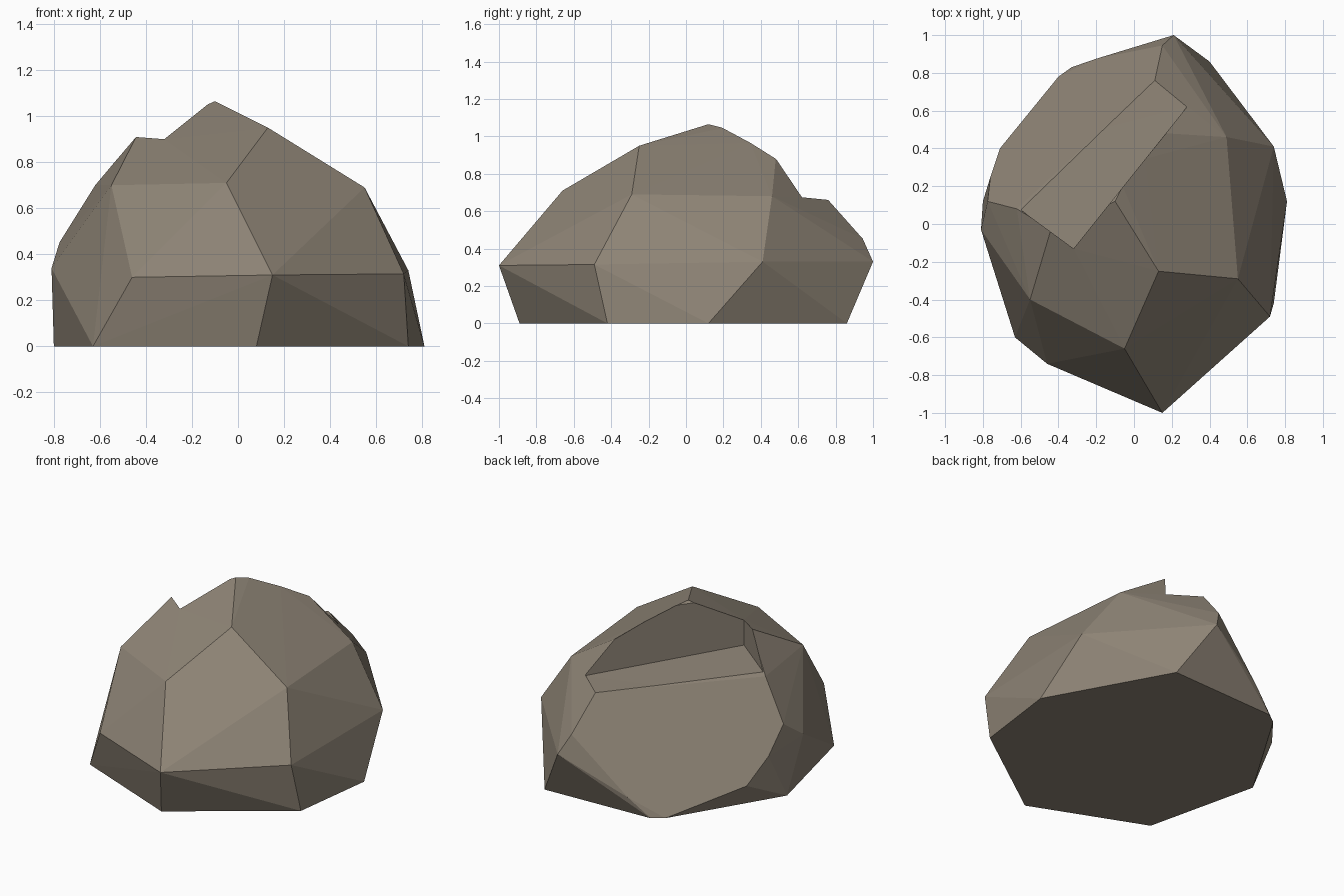
import bpy, bmesh

if "Cube" in bpy.data.objects:
    bpy.data.objects.remove(bpy.data.objects["Cube"])

stone = bpy.data.materials.new("warm grey stone")
stone.diffuse_color = (0.27, 0.23, 0.18, 1)
stone.use_nodes = True
stone.node_tree.nodes["Principled BSDF"].inputs["Base Color"].default_value = stone.diffuse_color


def hull(name, points):
    """Convex solid wrapped around a few corner points."""
    bm = bmesh.new()
    for p in points:
        bm.verts.new(p)
    res = bmesh.ops.convex_hull(bm, input=bm.verts[:])
    loose = {g for g in res["geom_interior"] + res["geom_unused"]
             if isinstance(g, bmesh.types.BMVert)}
    bmesh.ops.delete(bm, geom=[v for v in loose if v.is_valid], context='VERTS')
    bmesh.ops.recalc_face_normals(bm, faces=bm.faces[:])
    me = bpy.data.meshes.new(name)
    bm.to_mesh(me)
    bm.free()
    ob = bpy.data.objects.new(name, me)
    bpy.context.collection.objects.link(ob)
    me.materials.append(stone)
    return ob


# Ground outline
base = [(x, y, 0) for x, y in (
    (0.81, 0.12), (0.74, -0.42), (0.08, -0.89), (-0.63, -0.60),
    (-0.80, 0.12), (-0.40, 0.78), (-0.33, 0.83), (0.40, 0.86))]
# Widest belt of corners
belt = [(0.15, -1.0, 0.31), (-0.46, -0.74, 0.30), (0.72, -0.49, 0.315),
        (0.74, 0.41, 0.33), (0.21, 1.0, 0.33), (-0.81, -0.03, 0.34)]
# Shoulder and crown
crown = [(-0.55, -0.40, 0.70), (-0.05, -0.66, 0.71), (0.55, -0.29, 0.69),
         (0.49, 0.46, 0.68), (0.13, -0.25, 0.95), (-0.10, 0.12, 1.065),
         (-0.06, 0.20, 1.045), (0.06, 0.345, 0.965), (0.17, 0.48, 0.88),
         (-0.44, -0.03, 0.915), (-0.32, -0.13, 0.90)]


# Steep flat slice at the back left
def on_slice(x, y):
    return (x, y, 1.24 * (x + 0.40) - 1.39 * (y - 0.78))


cut_face = [on_slice(x, y) for x, y in (
    (-0.71, 0.40), (-0.76, 0.25), (-0.775, 0.12), (-0.62, 0.08),
    (0.11, 0.76), (0.15, 0.945), (-0.20, 0.875))]

rock = hull("rock", base + belt + crown + cut_face)

# Ledge notch: sloping floor, upright back wall and end wall
floor = [(-0.32, -0.13, 0.74), (0.28, 0.62, 0.67),
         (-0.23, 1.04, 0.64), (-0.92, 0.31, 0.70)]
cutter = hull("ledge_cutter", floor + [(x, y, 2.0) for x, y, z in floor])
cutter.hide_render = True

mod = rock.modifiers.new("ledge", 'BOOLEAN')
mod.operation = 'DIFFERENCE'
mod.solver = 'EXACT'
mod.object = cutter
bpy.context.view_layer.objects.active = rock
rock.select_set(True)
bpy.ops.object.modifier_apply(modifier=mod.name)
bpy.data.objects.remove(cutter)
